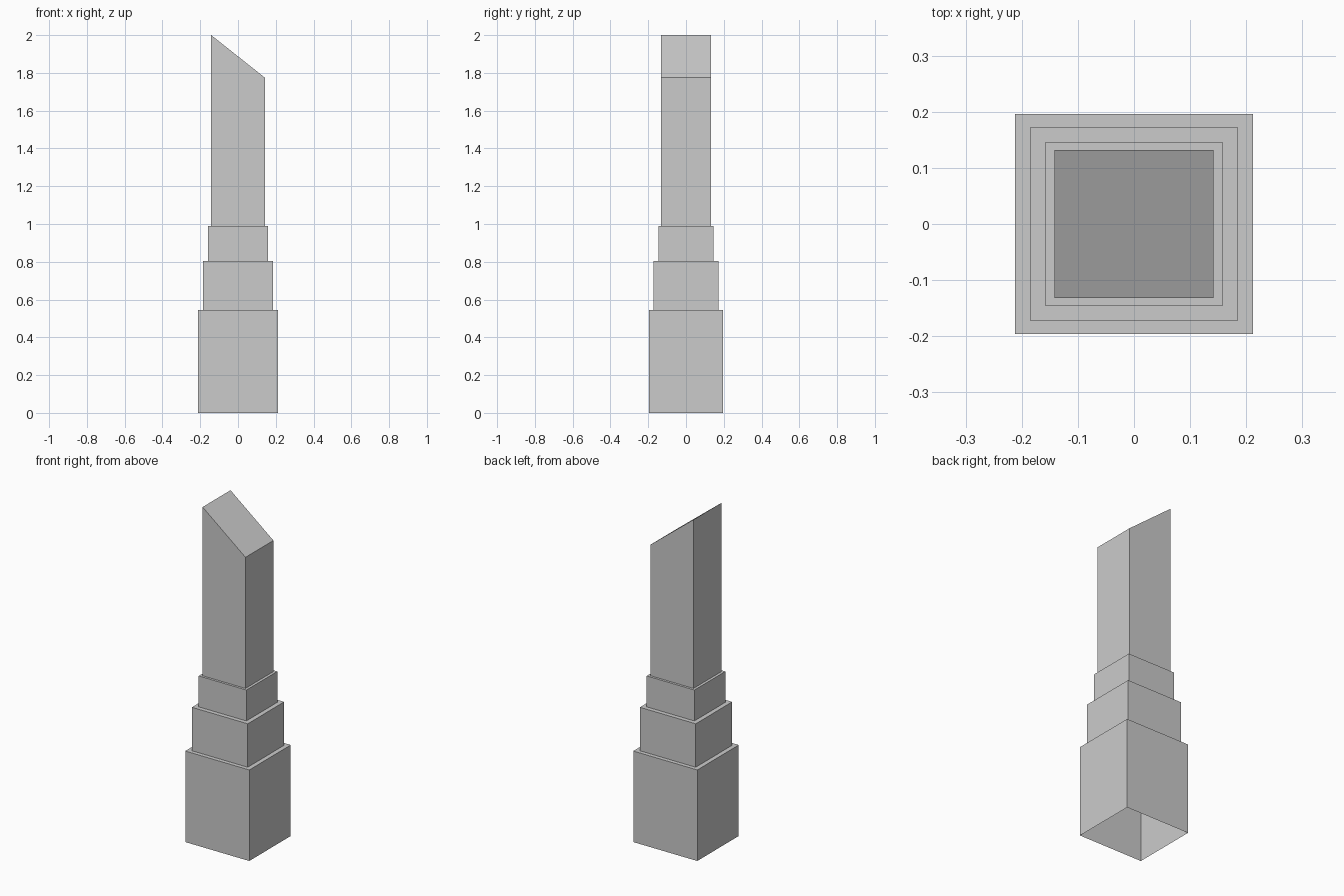
import bpy, bmesh

if "Cube" in bpy.data.objects:
    bpy.data.objects.remove(bpy.data.objects["Cube"])

# name, half width x, half depth y, bottom z, top z at -x, top z at +x
TIERS = [
    ("outer_case", 0.212, 0.196, 0.0, 0.545, 0.545),
    ("middle_sleeve", 0.185, 0.172, 0.545, 0.805, 0.805),
    ("inner_collar", 0.158, 0.146, 0.805, 0.99, 0.99),
    ("slanted_stick", 0.142, 0.132, 0.99, 2.0, 1.775),
]
CORNERS = [(-1, -1), (1, -1), (1, 1), (-1, 1)]


def ring(bm, hx, hy, z_left, z_right):
    return [bm.verts.new((sx * hx, sy * hy, z_left if sx < 0 else z_right))
            for sx, sy in CORNERS]


def bridge(bm, a, b):
    for i in range(4):
        j = (i + 1) % 4
        bm.faces.new((a[i], a[j], b[j], b[i]))


# each tier: open-bottomed walls, then a ledge to the next tier or a cap
for i, (name, hx, hy, z0, zl, zr) in enumerate(TIERS):
    bm = bmesh.new()
    bottom = ring(bm, hx, hy, z0, z0)
    top = ring(bm, hx, hy, zl, zr)
    bridge(bm, bottom, top)
    if i + 1 < len(TIERS):
        nx, ny = TIERS[i + 1][1:3]
        bridge(bm, top, ring(bm, nx, ny, zl, zr))
    else:
        bm.faces.new(top)
    mesh = bpy.data.meshes.new(name)
    bm.to_mesh(mesh)
    bm.free()
    bpy.context.collection.objects.link(bpy.data.objects.new(name, mesh))
